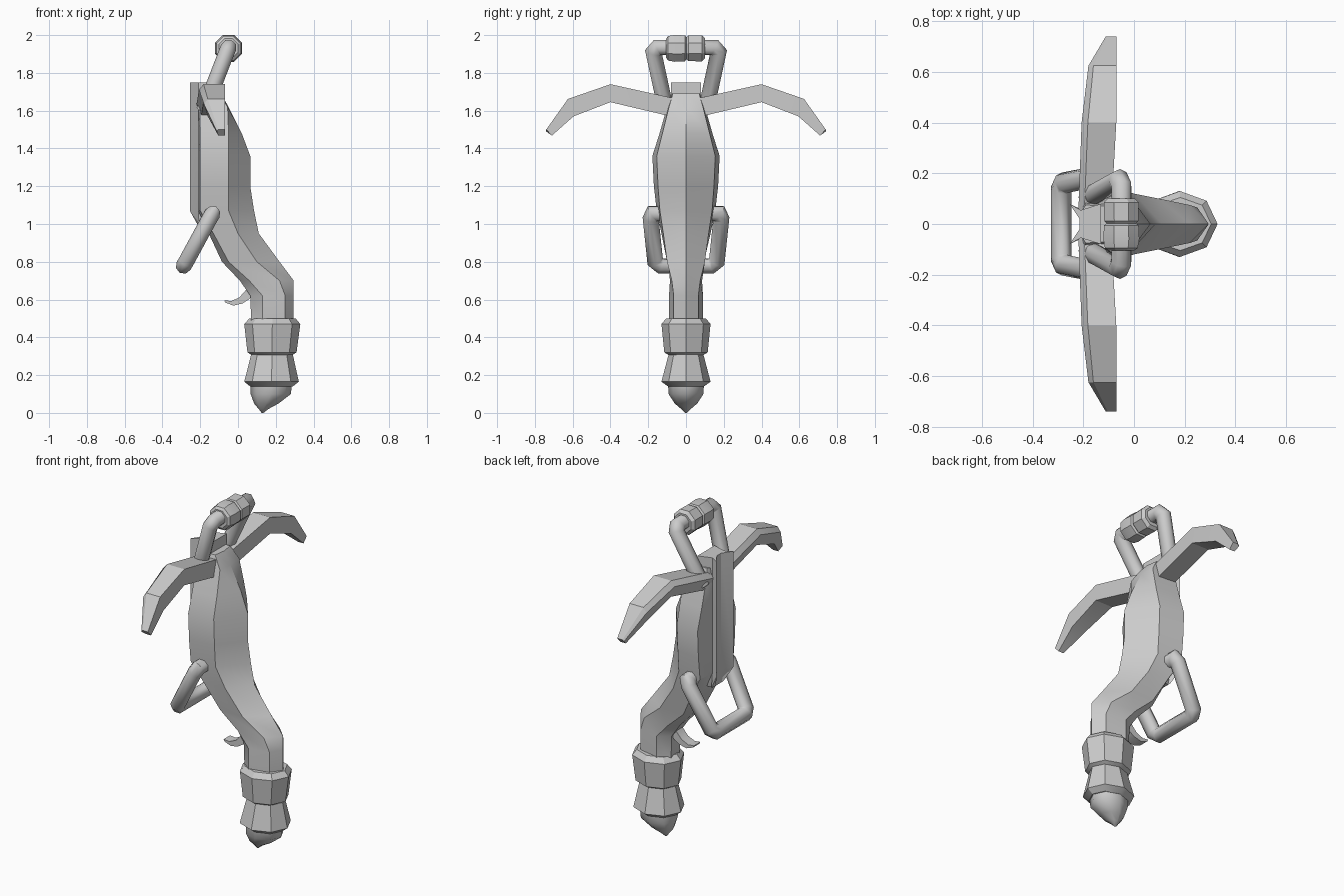
import bpy, math
from mathutils import Vector

if "Cube" in bpy.data.objects:
    bpy.data.objects.remove(bpy.data.objects["Cube"])


def finish(ob, angle):
    bpy.ops.object.select_all(action='DESELECT')
    bpy.context.view_layer.objects.active = ob
    ob.select_set(True)
    bpy.ops.object.shade_smooth_by_angle(angle=math.radians(angle))
    return ob


def loft(name, rings, angle=25):
    """Skin a list of equal-length rings and cap both ends."""
    n = len(rings[0])
    verts = [p for r in rings for p in r]
    faces = [(i * n + j, i * n + (j + 1) % n, (i + 1) * n + (j + 1) % n, (i + 1) * n + j)
             for i in range(len(rings) - 1) for j in range(n)]
    faces += [tuple(range(n))[::-1], tuple(range((len(rings) - 1) * n, len(rings) * n))]
    me = bpy.data.meshes.new(name)
    me.from_pydata(verts, [], faces)
    ob = bpy.data.objects.new(name, me)
    bpy.context.collection.objects.link(ob)
    bpy.context.view_layer.objects.active = ob
    ob.select_set(True)
    bpy.ops.object.mode_set(mode='EDIT')
    bpy.ops.mesh.select_all(action='SELECT')
    bpy.ops.mesh.normals_make_consistent(inside=False)
    bpy.ops.object.mode_set(mode='OBJECT')
    return finish(ob, angle)


def tube(name, pts, r, sides=8):
    """Round bar swept along a path lying in a tilted plane, mitred at bends."""
    pts = [Vector(p) for p in pts]
    nrm = (pts[1] - pts[0]).cross(pts[len(pts) // 2] - pts[0]).normalized()
    rings = []
    for i, p in enumerate(pts):
        a = (p - pts[max(i - 1, 0)]).normalized()
        b = (pts[min(i + 1, len(pts) - 1)] - p).normalized()
        t = (a + b).normalized()
        side = t.cross(nrm).normalized()
        stretch = 1 / max(t.dot(a if i else b), 0.6)
        rings.append([p + r * (math.cos(k) * side * stretch + math.sin(k) * nrm)
                      for k in (2 * math.pi * j / sides for j in range(sides))])
    return loft(name, rings, 50)


def both(half):
    """Mirror a half path to the other side."""
    return half + [(x, -y, z) for x, y, z in reversed(half)]


# Stock: z, front ridge x, (x, half width) of front crease, rear crease, back edge
stock = [(1.69, -.09, -.10, .07, -.19, .075, -.20, .06),
         (1.62, -.05, -.055, .09, -.20, .10, -.21, .07),
         (1.48, .02, -.05, .125, -.20, .14, -.21, .075),
         (1.36, .065, -.05, .155, -.20, .178, -.21, .08),
         (1.20, .065, -.05, .148, -.20, .17, -.21, .08),
         (1.07, .085, -.05, .138, -.20, .155, -.21, .08),
         (.95, .11, .00, .12, -.13, .13, -.155, .07),
         (.80, .22, .10, .10, -.05, .095, -.085, .05),
         (.70, .295, .22, .075, .06, .085, .01, .04),
         (.62, .295, .25, .065, .13, .09, .065, .04),
         (.48, .295, .25, .065, .13, .09, .07, .04)]
loft("stock", [[(xf, 0, z), (a, wa, z), (b, wb, z), (c, wc, z),
                (c, -wc, z), (b, -wb, z), (a, -wa, z)]
               for z, xf, a, wa, b, wb, c, wc in stock])

# Grooved bolt rail along the back
sec = [(-.255, .08), (-.215, .02), (-.215, -.02), (-.255, -.08), (-.21, -.055),
       (-.13, -.08), (-.13, .08), (-.21, .055)]
loft("bolt_rail", [[(x, y, 1.75) for x, y in sec],
                   [(x, y, 1.07) for x, y in sec],
                   [(max(x, -.205), y * .7, .98) for x, y in sec]])


# Grip collars and pommel: z, min x, max x, half width
def turned(name, rows, angle=30):
    loft(name, [[((a + b) / 2 + (b - a) / 2 * math.cos(k * math.pi / 4),
                  w * math.sin(k * math.pi / 4), z) for k in range(8)]
                for z, a, b, w in rows], angle)


turned("upper_collar", [(.50, .06, .305, .105), (.47, .033, .33, .13),
                        (.32, .05, .31, .115), (.305, .075, .285, .09)])
turned("lower_collar", [(.31, .07, .29, .092), (.165, .033, .322, .13),
                        (.14, .065, .29, .095)])
turned("pommel", [(.15, .067, .285, .095), (.10, .067, .28, .092),
                  (.05, .085, .215, .06), (.02, .11, .16, .025), (.0, .125, .135, .005)], 60)

# Bow limbs: y, back x, front x, bottom z, top z
limb = [(.04, -.22, -.09, 1.56, 1.66), (.40, -.207, -.07, 1.645, 1.74),
        (.625, -.18, -.07, 1.57, 1.662), (.74, -.112, -.07, 1.468, 1.50)]
for name, s in (("limb_left", 1), ("limb_right", -1)):
    rings = []
    for i, (y, xb, xf, zb, zt) in enumerate(limb):
        yb = y - .03 if i > 1 else y
        d = .18 * (xf - xb)
        rings.append([(xb, s * y, zt - .3 * (zt - zb)), (xb + d, s * y, zt), (xf, s * y, zt),
                      (xf, s * yb, zb), (xb + d, s * yb, zb)])
    loft(name, rings)

# Cocking lever loop around the stock
tube("cocking_lever", both([(-.135, .10, 1.055), (-.135, .175, 1.055), (-.15, .187, 1.03),
                            (-.275, .163, .80), (-.288, .135, .778)]), .042)

# Foot stirrup above the nose
tube("stirrup", both([(-.18, .105, 1.60), (-.06, .172, 1.91), (-.05, .15, 1.935)]), .042)

# Two-piece roller on the stirrup
for name, rows in (("roller_right", [(-.105, .055), (-.095, .07), (-.06, .077), (-.005, .074), (.004, .06)]),
                   ("roller_left", [(.0, .06), (.012, .073), (.085, .075), (.10, .058)])):
    loft(name, [[(-.05 + r * math.cos(k), y, 1.93 + r * math.sin(k))
                 for k in (math.pi / 8 + j * math.pi / 4 for j in range(8))]
                for y, r in rows])

# Trigger hook: x, z, thickness
hook = [(.08, .67, .025), (.05, .625, .022), (.015, .595, .016),
        (-.03, .580, .012), (-.07, .590, .006)]
loft("trigger", [[(x - t * .5, -.03, z + t), (x - t * .5, .03, z + t),
                  (x + t * .5, .03, z - t), (x + t * .5, -.03, z - t)] for x, z, t in hook])
